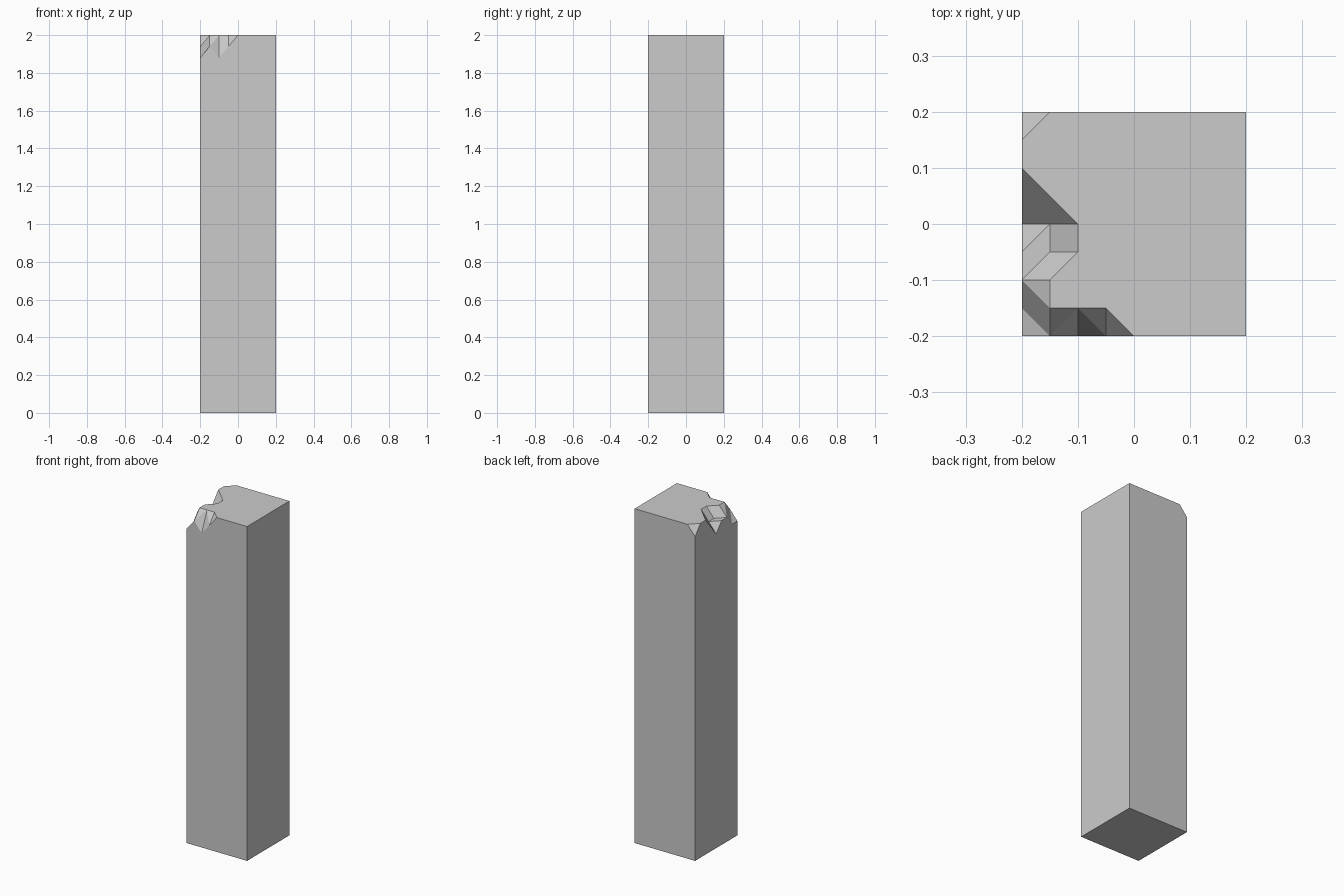
import bpy, bmesh, math

if "Cube" in bpy.data.objects:
    bpy.data.objects.remove(bpy.data.objects["Cube"])

HALF, TOP, STEP, DROP = 0.2, 2.0, 0.05, 0.06

# Chips in the top: grid cell (column from left, row from front) -> depth in DROP steps
chips = {(0, 0): 2, (1, 0): 1, (2, 0): 2, (3, 0): 1,      # front edge
         (0, 1): 2, (0, 2): 1, (0, 3): 1, (0, 4): 2, (0, 5): 1,  # left edge
         (1, 3): 1, (1, 4): 1,                            # notch floor
         (0, 8): 1}                                       # back left corner

bm = bmesh.new()
grid = [[bm.verts.new((-HALF + i * STEP, -HALF + j * STEP,
                       TOP - DROP * chips.get((i, j), 0)))
         for j in range(9)] for i in range(9)]

# Chipped top surface, each cell split along its flatter diagonal
for i in range(8):
    for j in range(8):
        a, b, c, d = grid[i][j], grid[i + 1][j], grid[i + 1][j + 1], grid[i][j + 1]
        if abs(a.co.z - c.co.z) < abs(b.co.z - d.co.z):
            tris = (a, b, c), (a, c, d)
        else:
            tris = (a, b, d), (b, c, d)
        for t in tris:
            bm.faces.new(t)

# Shaft: drop the rim to the ground and close the base
rim = [e for e in bm.edges if e.is_boundary]
walls = bmesh.ops.extrude_edge_only(bm, edges=rim)["geom"]
for v in walls:
    if isinstance(v, bmesh.types.BMVert):
        v.co.z = 0
bmesh.ops.holes_fill(bm, edges=[e for e in bm.edges if e.is_boundary], sides=0)

# Merge flat areas into clean faces
bmesh.ops.recalc_face_normals(bm, faces=bm.faces[:])
bmesh.ops.dissolve_limit(bm, angle_limit=math.radians(0.5),
                         verts=bm.verts[:], edges=bm.edges[:])

mesh = bpy.data.meshes.new("chipped_post")
bm.to_mesh(mesh)
bm.free()
post = bpy.data.objects.new("chipped_post", mesh)
bpy.context.collection.objects.link(post)
